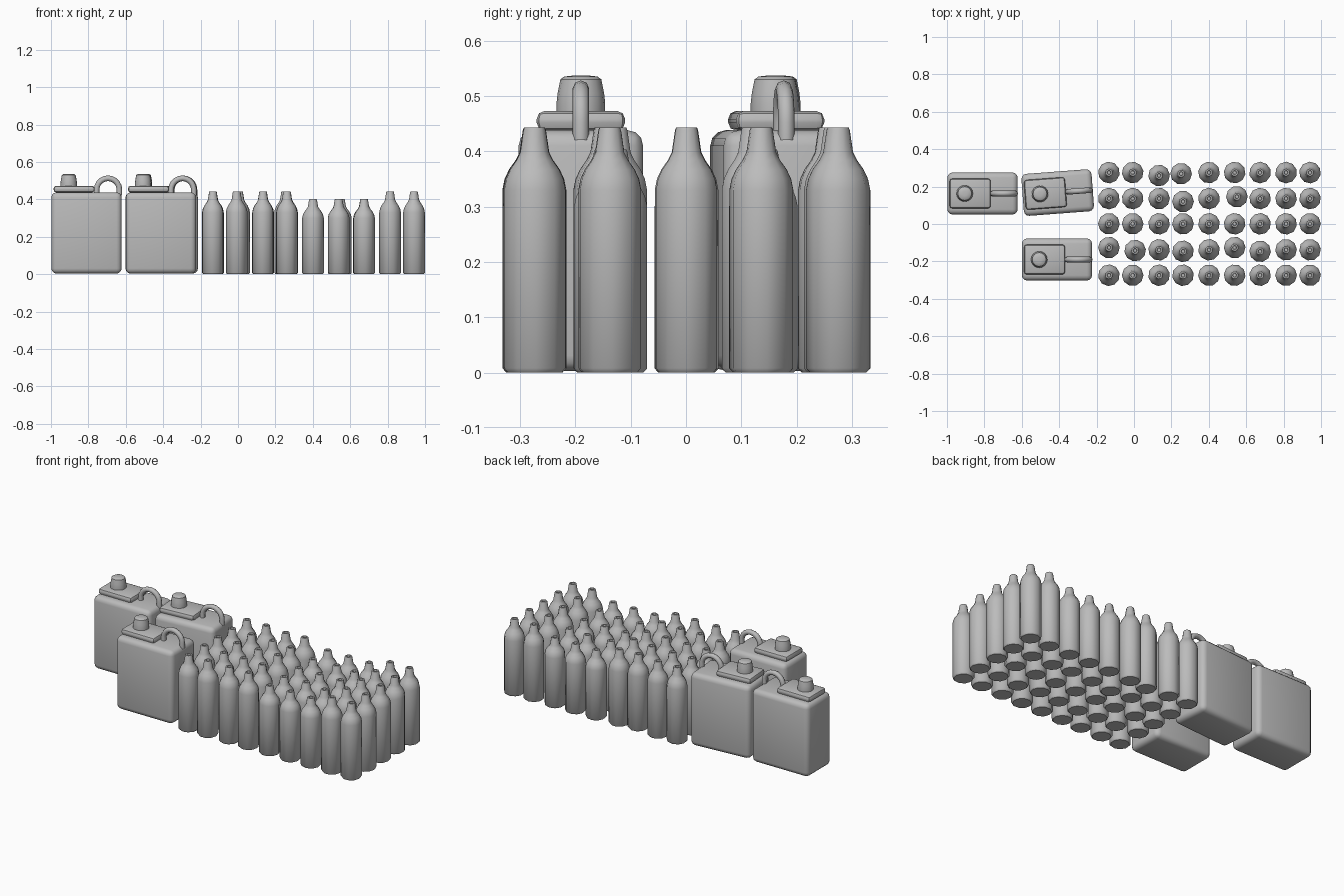
import bpy, bmesh, math, random
from mathutils import Matrix, Vector

random.seed(4)
cube = bpy.data.objects.get("Cube")
if cube:
    bpy.data.objects.remove(cube, do_unlink=True)

grey = bpy.data.materials.new("plain_grey")
grey.use_nodes = True
grey.diffuse_color = (0.5, 0.5, 0.5, 1)
shader = next(n for n in grey.node_tree.nodes if n.type == 'BSDF_PRINCIPLED')
shader.inputs["Base Color"].default_value = grey.diffuse_color


def finish(bm, name, angle=40):
    """Turn a bmesh into a smooth-shaded mesh with sharp creases."""
    bmesh.ops.recalc_face_normals(bm, faces=bm.faces)
    mesh = bpy.data.meshes.new(name)
    bm.to_mesh(mesh)
    bm.free()
    mesh.materials.append(grey)
    mesh.shade_smooth()
    mesh.set_sharp_from_angle(angle=math.radians(angle))
    return mesh


def place(mesh, name, matrix):
    ob = bpy.data.objects.new(name, mesh)
    bpy.context.collection.objects.link(ob)
    ob.matrix_world = matrix
    return ob


def skin_rings(bm, rings):
    """Join rings of points with quads and close both ends."""
    loops = [[bm.verts.new(p) for p in ring] for ring in rings]
    for a, b in zip(loops, loops[1:]):
        for i in range(len(a)):
            j = (i + 1) % len(a)
            bm.faces.new((a[i], a[j], b[j], b[i]))
    bm.faces.new(loops[0][::-1])
    bm.faces.new(loops[-1])


def lathe(name, profile, sides):
    bm = bmesh.new()
    turns = [math.tau * i / sides for i in range(sides)]
    skin_rings(bm, [[(r * math.cos(t), r * math.sin(t), z) for t in turns]
                    for r, z in profile])
    return finish(bm, name)


def rounded_box(name, size, bottom, bevel, segments):
    bm = bmesh.new()
    bmesh.ops.create_cube(bm, size=1)
    bmesh.ops.scale(bm, vec=size, verts=bm.verts)
    bmesh.ops.translate(bm, vec=(0, 0, bottom + size[2] / 2), verts=bm.verts)
    bmesh.ops.bevel(bm, geom=bm.edges[:], offset=bevel, segments=segments,
                    profile=0.5, affect='EDGES')
    return finish(bm, name)


def arch(name, radius, tube, foot, spring, steps=10, sides=8):
    """Arched tube with straight legs, standing in the xz plane."""
    angles = [math.pi * (1 - i / steps) for i in range(steps + 1)]
    path = [(Vector((radius * math.cos(a), 0, spring + radius * math.sin(a))), a)
            for a in angles]
    path = [(Vector((-radius, 0, foot)), math.pi)] + path + [(Vector((radius, 0, foot)), 0)]
    rings = []
    for centre, a in path:
        out = Vector((math.cos(a), 0, math.sin(a)))
        rings.append([centre + tube * (out * math.cos(t) + Vector((0, math.sin(t), 0)))
                      for t in (math.tau * k / sides for k in range(sides))])
    bm = bmesh.new()
    skin_rings(bm, rings)
    return finish(bm, name, 50)


# Shared part meshes
bottle = lathe("bottle", [(0.051, 0), (0.058, 0.008), (0.058, 0.33), (0.054, 0.35),
                          (0.046, 0.367), (0.034, 0.384), (0.027, 0.398),
                          (0.021, 0.438), (0.019, 0.443), (0.011, 0.443),
                          (0.009, 0.433)], 10)
can_body = rounded_box("can_body", (0.376, 0.225, 0.435), 0.003, 0.028, 3)
can_plate = rounded_box("can_plate", (0.22, 0.16, 0.036), 0.437, 0.015, 2)
can_cap = lathe("can_cap", [(0.044, 0.47), (0.044, 0.487), (0.042, 0.505),
                            (0.037, 0.53), (0.03, 0.535), (0.012, 0.537)], 16)
can_handle = arch("can_handle", 0.061, 0.015, 0.42, 0.452)

# Fuel cans
cans = [("back_right", -0.81, 0.163, 0), ("back_left", -0.408, 0.168, 4.3),
        ("front", -0.412, -0.19, 0)]
for label, x, y, turn in cans:
    base = Matrix.Translation((x, y, 0)) @ Matrix.Rotation(math.radians(turn), 4, 'Z')
    for mesh, dx in ((can_body, 0), (can_plate, -0.066),
                     (can_cap, -0.095), (can_handle, 0.115)):
        place(mesh, f"{label}_{mesh.name}", base @ Matrix.Translation((dx, 0, 0)))

# Rows of bottles, a few nudged out of line; the middle columns are shorter
columns = [-0.134, -0.007, 0.134, 0.262, 0.401, 0.538, 0.674, 0.813, 0.941]
rows = [-0.274, -0.138, 0.001, 0.136, 0.275]
nudges = {(2, 4): (0, -0.016), (3, 4): (-0.01, -0.006), (3, 3): (0, -0.016),
          (5, 3): (0.012, 0.01), (1, 1): (0.013, -0.004), (0, 1): (0, 0.012),
          (5, 1): (0, 0.012), (6, 1): (0, -0.008), (3, 1): (0, -0.008)}
for c, x in enumerate(columns):
    height = 0.91 if c in (4, 5, 6) else 1
    for r, y in enumerate(rows):
        dx, dy = nudges.get((c, r), (0, 0))
        spin = Matrix.Rotation(random.uniform(0, math.tau), 4, 'Z')
        place(bottle, f"bottle_{c + 1}_{r + 1}",
              Matrix.Translation((x + dx, y + dy, 0)) @ spin
              @ Matrix.Diagonal((1, 1, height, 1)))
